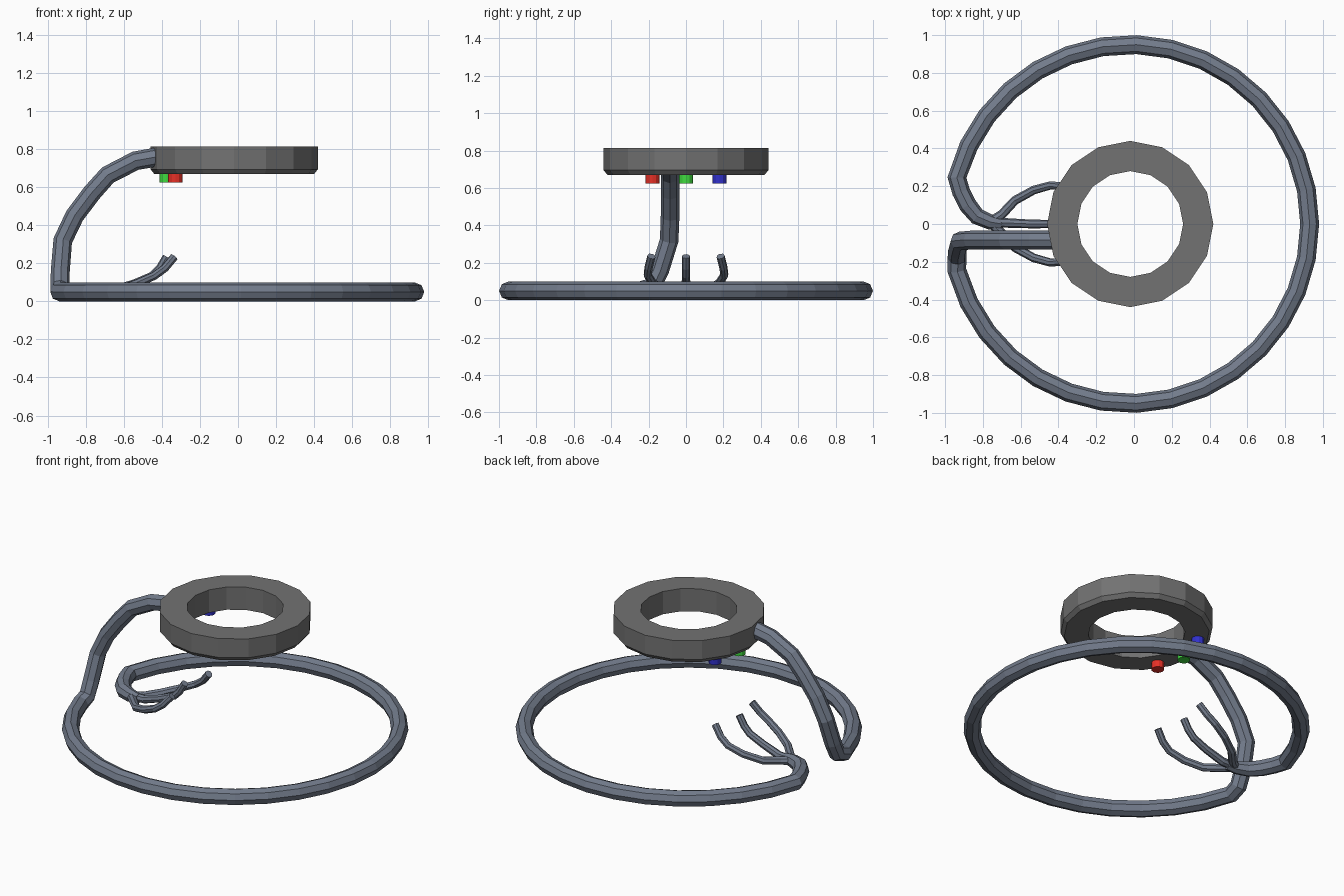
import bpy, bmesh, math

if "Cube" in bpy.data.objects:
    bpy.data.objects.remove(bpy.data.objects["Cube"])

CX = -0.02


def material(name, rgb):
    m = bpy.data.materials.new(name)
    m.diffuse_color = (*rgb, 1)
    m.use_nodes = True
    m.node_tree.nodes["Principled BSDF"].inputs["Base Color"].default_value = m.diffuse_color
    return m


STEEL = material("blue_grey", (0.17, 0.20, 0.26))
DARK = material("dark_grey", (0.17, 0.17, 0.17))


def add_mesh(name, mesh, mat):
    ob = bpy.data.objects.new(name, mesh)
    bpy.context.collection.objects.link(ob)
    mesh.materials.clear()
    mesh.materials.append(mat)
    return ob


def tube(name, path, mat, sides=8):
    """Sweep a round section along (x, y, z, radius) points, capped and faceted."""
    cu = bpy.data.curves.new(name + "_path", "CURVE")
    cu.dimensions = "3D"
    cu.bevel_depth = 1.0
    cu.bevel_resolution = (sides - 4) // 2
    cu.use_fill_caps = True
    sp = cu.splines.new("POLY")
    sp.use_smooth = False
    sp.points.add(len(path) - 1)
    for p, (x, y, z, r) in zip(sp.points, path):
        p.co = (x, y, z, 1)
        p.radius = r
    tmp = bpy.data.objects.new(name + "_tmp", cu)
    bpy.context.collection.objects.link(tmp)
    dg = bpy.context.evaluated_depsgraph_get()
    mesh = bpy.data.meshes.new_from_object(tmp.evaluated_get(dg))
    bpy.data.objects.remove(tmp)
    for f in mesh.polygons:
        f.use_smooth = False
    return add_mesh(name, mesh, mat)


def lathe(name, profile, sides, mat, centre):
    """Revolve a closed (radius, z) profile about a vertical axis."""
    bm = bmesh.new()
    rings = []
    for i in range(sides):
        a = 2 * math.pi * i / sides
        rings.append([bm.verts.new((centre[0] + r * math.cos(a),
                                    centre[1] + r * math.sin(a), z)) for r, z in profile])
    n = len(profile)
    for i in range(sides):
        a, b = rings[i], rings[(i + 1) % sides]
        for j in range(n):
            k = (j + 1) % n
            bm.faces.new((a[j], b[j], b[k], a[k]))
    bmesh.ops.recalc_face_normals(bm, faces=bm.faces)
    mesh = bpy.data.meshes.new(name)
    bm.to_mesh(mesh)
    bm.free()
    return add_mesh(name, mesh, mat)


# Base loop, running on into the hooked wrist at one end and the raised arm at the other
R = 0.048
wrist = [(-0.70, 0.0, 0.05, 0.03), (-0.76, 0.01, 0.05, 0.04), (-0.83, 0.04, 0.05, 0.045),
         (-0.88, 0.10, 0.05, R), (-0.915, 0.17, 0.05, R)]
loop = []
for i in range(31):
    a = math.radians(165 - 11 * i)
    loop.append((CX + 0.95 * math.cos(a), 0.95 * math.sin(a), 0.05, 0.05))
arm = [(-0.937, -0.18, 0.075, 0.05), (-0.935, -0.14, 0.16, 0.05), (-0.922, -0.09, 0.32, 0.05),
       (-0.86, -0.085, 0.45, 0.05), (-0.77, -0.085, 0.57, 0.05), (-0.685, -0.085, 0.665, 0.05),
       (-0.54, -0.085, 0.74, 0.05), (-0.40, -0.085, 0.765, 0.05)]
tube("base_loop_and_arm", wrist + loop + arm, STEEL)

# Three thin upturned fingers
tube("middle_finger", [(-0.78, 0.01, 0.05, 0.027), (-0.66, 0.005, 0.055, 0.025),
                       (-0.54, 0.0, 0.095, 0.023), (-0.45, 0.0, 0.135, 0.022),
                       (-0.41, 0.0, 0.175, 0.022), (-0.375, 0.0, 0.235, 0.022)], STEEL)
for name, s in (("left_finger", 1), ("right_finger", -1)):
    tube(name, [(-0.76, 0.01, 0.05, 0.027), (-0.70, 0.05 * s, 0.05, 0.025),
                (-0.63, 0.125 * s, 0.06, 0.024), (-0.53, 0.18 * s, 0.095, 0.023),
                (-0.44, 0.205 * s, 0.135, 0.022), (-0.385, 0.20 * s, 0.175, 0.022),
                (-0.335, 0.185 * s, 0.235, 0.022)], STEEL)

# Raised ring head with a bevelled lower edge
lathe("head_ring", [(0.28, 0.67), (0.42, 0.67), (0.44, 0.695), (0.44, 0.815), (0.28, 0.815)],
      16, DARK, (CX, 0))

# Coloured studs under the head
for name, rgb, x, y in (("red_stud", (0.8, 0.03, 0.02), -0.33, -0.18),
                        ("green_stud", (0.05, 0.7, 0.05), -0.375, 0.0),
                        ("blue_stud", (0.03, 0.03, 0.6), -0.33, 0.18)):
    bm = bmesh.new()
    bmesh.ops.create_cone(bm, cap_ends=True, segments=12, radius1=0.037, radius2=0.037, depth=0.07)
    bmesh.ops.translate(bm, verts=bm.verts, vec=(x, y, 0.66))
    me = bpy.data.meshes.new(name)
    bm.to_mesh(me)
    bm.free()
    add_mesh(name, me, material(name + "_colour", rgb))
